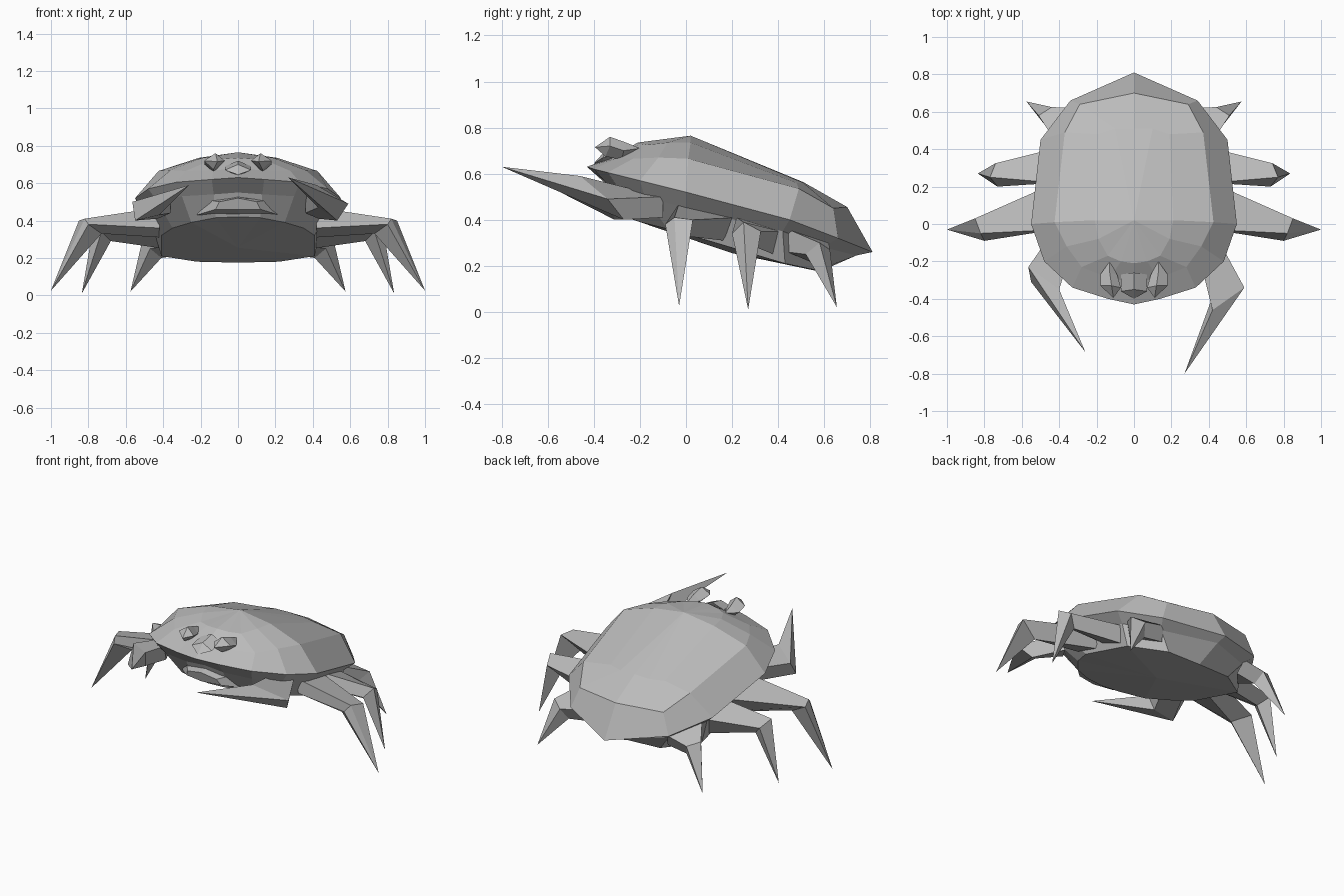
import bpy, bmesh
from mathutils import Vector

grey = bpy.data.materials.new("stone grey")
grey.diffuse_color = (0.5, 0.5, 0.5, 1)


def finish(name, bm):
    bmesh.ops.remove_doubles(bm, verts=bm.verts, dist=0.0005)
    bmesh.ops.recalc_face_normals(bm, faces=bm.faces)
    me = bpy.data.meshes.new(name)
    bm.to_mesh(me)
    bm.free()
    me.materials.append(grey)
    ob = bpy.data.objects.new(name, me)
    bpy.context.collection.objects.link(ob)
    return ob


def mirrored(half):
    """Full ring from a half ring running front centre to back centre."""
    return half + [(-x, y, z) for x, y, z in half[-2:0:-1]]


def loft(name, sections, start=None, end=None):
    """Skin closed sections; start and end are optional closing points."""
    bm = bmesh.new()
    rings = [[bm.verts.new(p) for p in s] for s in sections]
    n = len(rings[0])
    for a, b in zip(rings, rings[1:]):
        for i in range(n):
            j = (i + 1) % n
            bm.faces.new((a[i], a[j], b[j], b[i]))
    for ring, tip in ((rings[0], start), (rings[-1], end)):
        if tip is None:
            bm.faces.new(ring)
        else:
            t = bm.verts.new(tip)
            for i in range(n):
                bm.faces.new((ring[i], ring[(i + 1) % n], t))
    return finish(name, bm)


def flip(points, s):
    return [(x * s, y, z) for x, y, z in points]


# Carapace and belly as one closed skin, from the belly up to the crown
belly = [(0, -.29, .42), (.12, -.27, .415), (.25, -.2, .39), (.35, -.08, .36),
         (.41, .06, .32), (.41, .43, .21), (.22, .57, .18), (0, .58, .175)]
cheek = [(0, -.33, .55), (.13, -.33, .54), (.30, -.29, .53), (.43, -.18, .50),
         (.48, 0, .45), (.44, .42, .35), (.30, .60, .28), (0, .74, .245)]
rim = [(0, -.43, .63), (.14, -.40, .62), (.33, -.34, .605), (.48, -.2, .57),
       (.55, 0, .52), (.50, .45, .40), (.34, .66, .32), (0, .81, .26)]
shoulder = [(0, -.31, .675), (.13, -.29, .67), (.28, -.23, .665), (.36, -.12, .67),
            (.425, .01, .665), (.37, .49, .535), (.29, .64, .45), (0, .70, .455)]
crown = [(0, -.21, .735), (.07, -.20, .73), (.14, -.17, .725), (.19, -.08, .735),
         (.21, .02, .735), (.19, .48, .56), (.10, .51, .56), (0, .51, .563)]
loft("shell", [mirrored(r) for r in (belly, cheek, rim, shoulder, crown)],
     start=(0, .2, .255), end=(0, .02, .765))

# Face: brow wedge between the eyes and a jaw plate below
loft("brow", [mirrored([(0, -.26, .72), (.07, -.27, .69), (0, -.29, .64)]),
              mirrored([(0, -.35, .70), (.07, -.36, .67), (0, -.36, .64)])],
     end=(0, -.40, .645))
loft("jaw", [mirrored([(0, -.28, .43), (.22, -.24, .43), (.16, -.28, .51), (0, -.29, .53)]),
             mirrored([(0, -.36, .46), (.12, -.34, .46), (.10, -.36, .50), (0, -.37, .52)])])

for s, side in ((1, "right"), (-1, "left")):
    # Faceted eye tapering back into the shell
    loft(side + "_eye",
         [flip([(.09, -.27, .70), (.13, -.26, .735), (.18, -.27, .70), (.13, -.28, .66)], s),
          flip([(.07, -.34, .72), (.12, -.33, .76), (.18, -.33, .72), (.13, -.35, .675)], s)],
         start=(.13 * s, -.20, .71), end=(.11 * s, -.395, .715))

    # Walking legs: root section, knee section, pointed foot
    legs = {
        "front_leg": ([(.42, .22, .41), (.42, -.03, .47), (.42, .00, .36), (.42, .16, .31)],
                      [(.85, .03, .40), (.82, -.05, .41), (.80, -.09, .38), (.73, -.01, .33)],
                      (1, -.03, .025)),
        "middle_leg": ([(.40, .41, .35), (.42, .22, .41), (.42, .22, .32), (.40, .38, .25)],
                       [(.74, .325, .35), (.77, .25, .39), (.73, .20, .34), (.68, .28, .29)],
                       (.835, .27, .01)),
        "back_leg": ([(.30, .62, .30), (.42, .44, .36), (.40, .44, .26), (.28, .58, .22)],
                     [(.44, .625, .27), (.51, .58, .30), (.47, .52, .25), (.41, .58, .20)],
                     (.575, .655, .02)),
    }
    for name, (root, knee, foot) in legs.items():
        loft(side + "_" + name, [flip(root, s), flip(knee, s)], end=(foot[0] * s, *foot[1:]))

# Claw arms: the right one is larger and reaches further forward
loft("right_claw",
     [[(.36, -.22, .53), (.46, -.10, .50), (.43, -.10, .41), (.36, -.20, .44)],
      [(.42, -.46, .59), (.59, -.34, .49), (.53, -.27, .40), (.43, -.36, .47)]],
     end=(.27, -.80, .63))
loft("left_claw",
     [[(-.36, -.22, .53), (-.46, -.08, .50), (-.43, -.08, .41), (-.36, -.20, .44)],
      [(-.40, -.35, .53), (-.565, -.23, .50), (-.55, -.31, .40), (-.42, -.32, .43)]],
     end=(-.26, -.685, .59))
